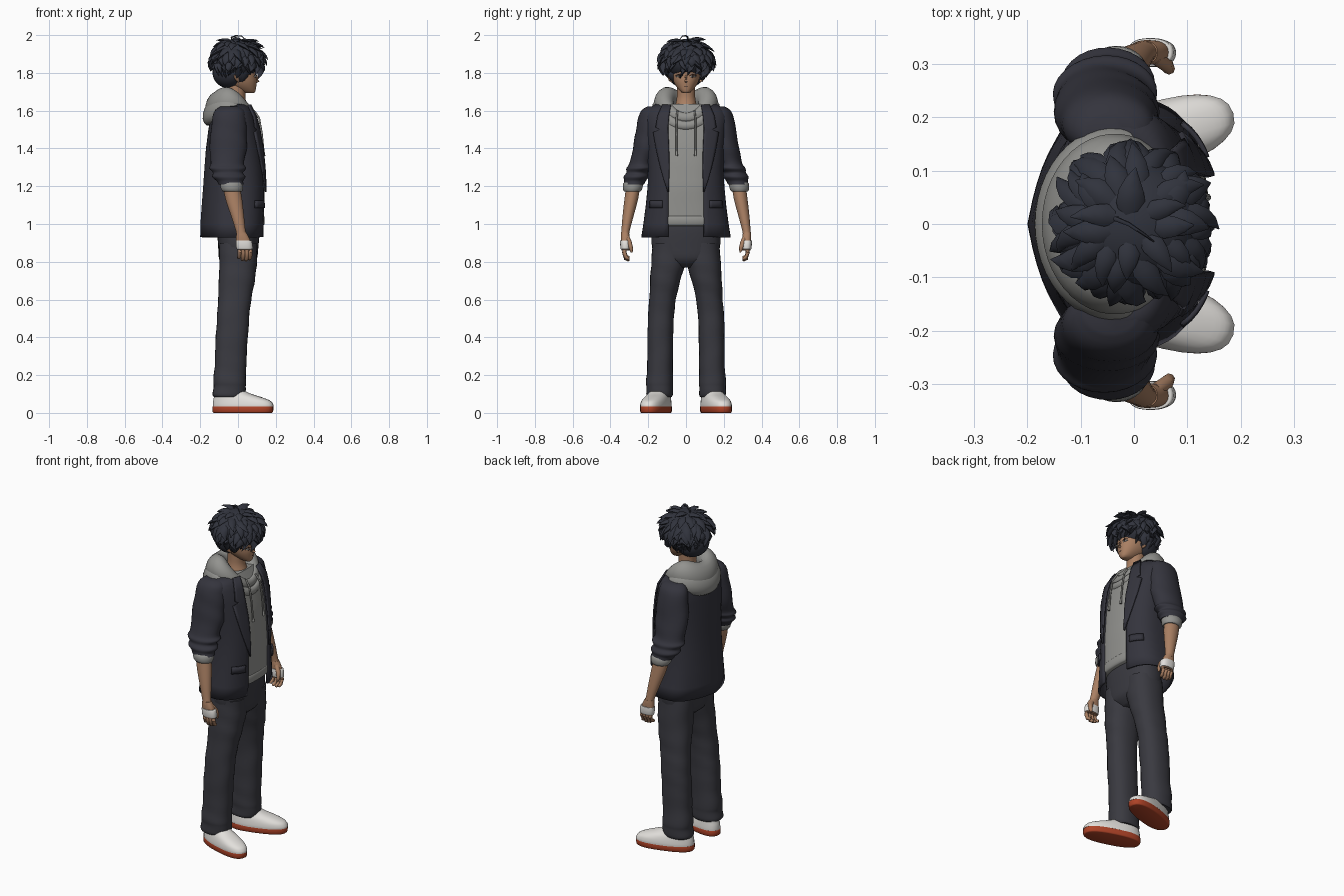
import bpy, bmesh, math, random
from mathutils import Vector

random.seed(7)
cube = bpy.data.objects.get("Cube")
if cube:
    bpy.data.objects.remove(cube)


def material(name, *rgb):
    m = bpy.data.materials.new(name)
    m.use_nodes = True
    m.diffuse_color = (*rgb, 1)
    m.node_tree.nodes["Principled BSDF"].inputs["Base Color"].default_value = (*rgb, 1)
    return m


JACKET = material("jacket navy", .034, .034, .046)
TROUSER = material("trouser charcoal", .042, .042, .052)
HAIR = material("hair blue black", .03, .033, .046)
GREY = material("hoodie grey", .29, .29, .275)
SKIN = material("skin", .40, .215, .125)
WHITE = material("off white", .76, .74, .71)
RED = material("sole rust", .42, .055, .02)
DARK = material("eye dark", .03, .015, .012)
parts = []


def finish(name, bm, mat, recalc=True):
    if recalc:
        bmesh.ops.recalc_face_normals(bm, faces=bm.faces)
    me = bpy.data.meshes.new(name)
    bm.to_mesh(me)
    bm.free()
    me.materials.append(mat)
    ob = bpy.data.objects.new(name, me)
    bpy.context.collection.objects.link(ob)
    parts.append(ob)
    return ob


def skin_rings(bm, rings, closed=True, caps=True):
    rows = [[bm.verts.new(p) for p in r] for r in rings]
    n = len(rows[0])
    for a, b in zip(rows, rows[1:]):
        for j in range(n if closed else n - 1):
            k = (j + 1) % n
            bm.faces.new((a[j], a[k], b[k], b[j]))
    if caps:
        bm.faces.new(rows[0][::-1])
        bm.faces.new(rows[-1])


def catmull(keys, steps):
    out = []
    for i in range(len(keys) - 1):
        a, b, c, d = (keys[max(0, min(len(keys) - 1, i + k))] for k in (-1, 0, 1, 2))
        for s in range(steps):
            t = s / steps
            out.append([q + .5 * t * (r - p + t * (2*p - 5*q + 4*r - s2 + t * (3*(q - r) + s2 - p)))
                        for p, q, r, s2 in zip(a, b, c, d)])
    return out + [list(keys[-1])]


def spow(v, e):
    return math.copysign(abs(v) ** e, v)


def loft(name, keys, mat, p=2.0, n=28, steps=4, fold=0.0, freq=60):
    """Stack of level rings, each x, y, z, x radius, y radius."""
    rings = []
    for x, y, z, rx, ry in catmull(keys, steps):
        ring = []
        for j in range(n):
            a = math.tau * j / n
            f = 1 + fold * math.sin(z * freq + 2 * math.sin(a + z * 9))
            ring.append((x + rx * f * spow(math.cos(a), 2 / p), y + ry * f * spow(math.sin(a), 2 / p), z))
        rings.append(ring)
    bm = bmesh.new()
    skin_rings(bm, rings)
    return finish(name, bm, mat)


def span(rows):
    """Rows of z, back x, front x, half width become ring keys."""
    return [((b + f) / 2, 0, z, (f - b) / 2, w) for z, b, f, w in rows]


def add_tube(bm, pts, radii, n=6, flat=1.0):
    pts = [Vector(p) for p in pts]
    rings = []
    for i, q in enumerate(pts):
        t = (pts[min(i + 1, len(pts) - 1)] - pts[max(i - 1, 0)]).normalized()
        u = t.cross(Vector((.13, .05, 1)))
        u = u.normalized() if u.length > .05 else Vector((0, 1, 0))
        v = t.cross(u)
        rings.append([q + radii[i] * (math.cos(math.tau * j / n) * u + flat * math.sin(math.tau * j / n) * v)
                      for j in range(n)])
    skin_rings(bm, rings)


def tube(name, pts, radii, mat, n=8):
    bm = bmesh.new()
    add_tube(bm, pts, radii, n)
    return finish(name, bm, mat)


def ball(name, c, r, mat):
    bm = bmesh.new()
    bmesh.ops.create_uvsphere(bm, u_segments=24, v_segments=14, radius=1)
    for v in bm.verts:
        v.co = Vector(c) + Vector([a * b for a, b in zip(v.co, r)])
    return finish(name, bm, mat)


# Jacket: open shell with a pointed back seam
P = 2.6
COAT = [(.93, -.17, .14, .237), (1.0, -.17, .142, .226), (1.1, -.168, .145, .213), (1.2, -.165, .146, .203),
        (1.3, -.163, .14, .2), (1.4, -.16, .13, .205), (1.5, -.152, .112, .215),
        (1.57, -.142, .092, .222), (1.6, -.13, .078, .21), (1.635, -.11, .06, .165)]
rings = []
for z, b, f, w in COAT:
    a0 = math.asin((.095 / w) ** (P / 2))
    ring = []
    for j in range(49):
        a = a0 + (math.tau - 2 * a0) * j / 48
        y = w * spow(math.sin(a), 2 / P)
        x = (b + f) / 2 + (f - b) / 2 * spow(math.cos(a), 2 / P)
        if math.cos(a) < 0:
            x -= max(0, 1 - abs(y) / .16) * .03 * min(1, max(0, (1.6 - z) * 1.6))
        ring.append((x, y, z))
    rings.append(ring)
bm = bmesh.new()
skin_rings(bm, rings, closed=False, caps=False)
coat = finish("jacket", bm, JACKET, recalc=False)
coat.modifiers.new("thickness", "SOLIDIFY").thickness = .012


def coat_front(y, z):
    for lo, hi in zip(COAT, COAT[1:]):
        if z <= hi[0]:
            break
    t = (z - lo[0]) / (hi[0] - lo[0])
    b, f, w = (p + (q - p) * t for p, q in zip(lo[1:], hi[1:]))
    return (b + f) / 2 + (f - b) / 2 * max(0, 1 - (abs(y) / w) ** P) ** (1 / P)


def front_panel(name, rows, side, mat, lift=.009):
    """Thin plate over the jacket front; rows of z, inner y, outer y."""
    rings = []
    for z, y0, y1 in rows:
        ys = [y0 + (y1 - y0) * k / 5 for k in range(6)]
        rings.append([(coat_front(y, z) + lift, side * y, z) for y in ys])
    bm = bmesh.new()
    skin_rings(bm, rings, closed=False, caps=False)
    ob = finish(name, bm, mat)
    m = ob.modifiers.new("thickness", "SOLIDIFY")
    m.thickness, m.offset = .009, 0


# Hoodie body, hem and hood
loft("hoodie_body", span([(z, b + .016, f - .006, w - .016) for z, b, f, w in COAT[1:]]), GREY, P, 40, 3, .004, 45)
loft("hoodie_hem", span([(.99, -.15, .132, .195), (1.0, -.15, .14, .2), (1.035, -.15, .141, .2),
                         (1.045, -.15, .134, .195)]), GREY, P, 40, 2)


def hood_ring(name, grow, drop, thick):
    rings = []
    for i in range(48):
        t = math.tau * i / 48
        c, s = math.cos(t), math.sin(t)
        back = (1 - c) / 2
        z = 1.64 - .0325 * c - .0525 * c * c - drop
        r = (.026 + .03 * back + .015 * s * s) * thick
        h = (.03 + .05 * back + .02 * s * s) * thick
        ring = []
        for j in range(14):
            a = math.tau * j / 14
            d = 1 + r * math.cos(a) / .115 + grow
            lean = .012 * math.sin(a) * back
            ring.append((-.025 + (.105 * d - lean) * c, (.12 * d - lean) * s, z + h * math.sin(a)))
        rings.append(ring)
    bm = bmesh.new()
    skin_rings(bm, rings + [rings[0]], caps=False)
    bmesh.ops.remove_doubles(bm, verts=bm.verts, dist=.0001)
    finish(name, bm, GREY)


hood_ring("hood_rim", -.04, -.006, .92)
hood_ring("hood_drape", .14, .035, .8)

# Trousers seat
loft("trouser_seat", span([(.77, -.06, .06, .06), (.81, -.098, .098, .15), (.88, -.105, .108, .18),
                           (.97, -.11, .115, .18), (1.02, -.11, .11, .17)]), TROUSER, 2.4)

# Neck, head and face
loft("neck", span([(1.54, -.08, .075, .09), (1.6, -.07, .06, .065), (1.66, -.06, .04, .05),
                   (1.71, -.06, .04, .048), (1.77, -.07, .045, .05)]), SKIN)
loft("head", span([(1.693, .045, .084, .014), (1.703, .01, .092, .03), (1.73, -.045, .097, .053),
                   (1.76, -.08, .1, .068), (1.8, -.1, .098, .077), (1.86, -.11, .105, .08),
                   (1.92, -.09, .085, .07), (1.95, -.05, .05, .04)]), SKIN, 2.2, 32)
tube("nose", [(.09, 0, 1.795), (.101, 0, 1.775), (.107, 0, 1.757), (.094, 0, 1.75)],
     [.003, .007, .009, .004], SKIN)
tube("mouth", [(.092, -.018, 1.729), (.097, 0, 1.73), (.092, .018, 1.729)], [.001, .0022, .001], DARK)

# Hair: cap, nape mass, layered locks and one stray curl
C, R = Vector((-.002, 0, 1.872)), (.128, .126, .108)
ball("hair_cap", C, R, HAIR)
ball("hair_nape", (-.045, 0, 1.8), (.09, .097, .082), HAIR)


def on_cap(az, el, k):
    d = (math.cos(el) * math.cos(az), math.cos(el) * math.sin(az), math.sin(el))
    return C + Vector([a * b * k for a, b in zip(d, R)])


bm = bmesh.new()
for el, count in ((75, 7), (55, 14), (35, 20), (14, 26), (-8, 26), (-30, 22), (-48, 16)):
    for i in range(count):
        az = math.tau * (i + random.uniform(-.35, .35)) / count
        e = math.radians(el + random.uniform(-7, 7))
        face = math.cos(az) > .5
        if face and el < -10:
            continue
        swirl = random.uniform(-.3, .3)
        fall = math.radians(random.uniform(28, 42) if not face else random.uniform(25, 36))
        a, b, c = (on_cap(az, e, .9), on_cap(az + swirl * .3, e - fall * .5, 1.17),
                   on_cap(az + swirl, e - fall, random.uniform(1.16, 1.33)))
        c.z = max(c.z, 1.765 if face else 1.72)
        pts = [a * (1 - t) ** 2 + b * 2 * t * (1 - t) + c * t * t for t in (0, .25, .5, .75, 1)]
        w = random.uniform(.019, .028)
        add_tube(bm, pts, [w * .8, w, w * .85, w * .5, .001], 6, .5)
finish("hair_locks", bm, HAIR)
tube("stray_curl", [(-.03, .01, 1.965), (-.035, .01, 1.988), (-.01, .0, 1.997), (.02, -.02, 1.994),
                    (.04, -.035, 1.975)], [.007, .005, .004, .003, .001], HAIR, 6)

# Paired parts
for s, side in ((1, "left"), (-1, "right")):
    def pair(name, keys, mat, **kw):
        return loft(side + "_" + name, [(x, s * y, z, a, b) for x, y, z, a, b in keys], mat, **kw)

    def pair_tube(name, pts, radii, mat):
        return tube(side + "_" + name, [(x, s * y, z) for x, y, z in pts], radii, mat)

    front_panel(side + "_lapel", [(1.17, .09, .096), (1.23, .09, .115), (1.3, .088, .135), (1.4, .09, .158),
                                  (1.485, .094, .172), (1.5, .095, .14), (1.51, .095, .16),
                                  (1.57, .09, .15), (1.63, .08, .125)], s, JACKET)
    front_panel(side + "_pocket_flap", [(1.085, .125, .192), (1.105, .125, .19), (1.125, .125, .188)], s, JACKET)

    # Sleeve with rolled folds, cuff, forearm and hand
    pair("sleeve", [(-.045, .165, 1.622, .05, .04), (-.045, .184, 1.59, .082, .06), (-.05, .198, 1.49, .095, .068),
                    (-.052, .215, 1.39, .097, .068), (-.058, .236, 1.32, .088, .063), (-.055, .245, 1.295, .098, .07),
                    (-.052, .256, 1.272, .08, .06), (-.047, .263, 1.25, .088, .068), (-.043, .27, 1.228, .07, .058),
                    (-.037, .276, 1.21, .066, .055)], JACKET, fold=.02, freq=50)
    pair("cuff", [(-.034, .277, 1.222, .054, .048), (-.034, .28, 1.212, .06, .053), (-.032, .283, 1.185, .058, .051),
                  (-.03, .284, 1.172, .05, .043)], GREY, steps=2)
    pair("forearm", [(-.035, .28, 1.2, .045, .037), (-.022, .29, 1.13, .044, .036), (-.002, .307, 1.04, .034, .029),
                     (.014, .32, .965, .026, .022), (.02, .323, .94, .028, .022)], SKIN)
    pair("palm", [(.018, .322, .955, .026, .021), (.025, .322, .925, .035, .023), (.032, .322, .885, .041, .022),
                  (.036, .32, .86, .038, .02)], SKIN, p=2.4)
    pair("hand_bandage", [(.029, .322, .913, .039, .025), (.031, .322, .908, .043, .027),
                          (.035, .321, .872, .044, .026), (.036, .321, .866, .04, .023)], WHITE, p=2.4, steps=2)
    for k, length in enumerate((.05, .056, .054, .044)):
        x = .064 - .019 * k
        pair_tube("finger_%d" % (k + 1), [(x, .324, .875), (x + .002, .327, .85), (x, .318, .872 - length),
                                          (x - .003, .303, .866 - length), (x - .003, .298, .866 - length)],
                  [.011, .0115, .0105, .009, .004], SKIN)
    pair_tube("thumb", [(.04, .312, .93), (.06, .3, .9), (.066, .291, .87), (.064, .287, .85)],
              [.013, .014, .011, .005], SKIN)

    # Trouser leg
    pair("trouser_leg", [(-.048, .14, .085, .08, .066), (-.048, .14, .1, .087, .071), (-.045, .14, .14, .085, .07),
                         (-.044, .14, .17, .087, .071), (-.04, .137, .25, .083, .068), (-.034, .136, .38, .085, .068),
                         (-.026, .133, .5, .085, .069), (-.018, .124, .6, .088, .07), (-.006, .11, .7, .095, .08),
                         (0, .093, .8, .1, .09), (.002, .09, .9, .1, .088)], TROUSER, p=2.3, fold=.016, freq=48)

    # Shoe, built straight then turned out
    shoe = [pair("shoe_sole", [(.03, 0, 0, .158, .058), (.03, 0, .006, .165, .064), (.03, 0, .032, .166, .065),
                               (.03, 0, .035, .163, .063)], RED, p=2.5, steps=2),
            pair("shoe_upper", [(.032, 0, .033, .166, .065), (.031, 0, .045, .165, .065), (.024, 0, .064, .156, .062),
                                (.002, 0, .083, .13, .057), (-.028, 0, .102, .098, .05), (-.05, 0, .125, .07, .045)],
                 WHITE, p=2.4)]
    for k in range(4):
        x, z = .042 + .021 * k, .105 - .0075 * k
        shoe.append(tube(side + "_lace_%d" % (k + 1), [(x - .012, -.038, z - .022), (x, -.02, z - .003), (x, .02, z - .003),
                                                       (x - .012, .038, z - .022)], [.005] * 4, GREY, 6))
    for ob in shoe:
        ob.location = (-.003, s * .15, 0)
        ob.rotation_euler.z = s * math.radians(17)

    # Eye, ear and drawstring
    pair_tube("eye_white", [(.086, .052, 1.781), (.093, .036, 1.783), (.096, .021, 1.779)], [.002, .0065, .002], WHITE)
    pair_tube("iris", [(.095, .035, 1.789), (.097, .035, 1.782), (.095, .035, 1.775)], [.003, .006, .003], DARK)
    pair_tube("upper_lash", [(.085, .056, 1.785), (.096, .037, 1.792), (.099, .018, 1.785)], [.001, .0025, .001], DARK)
    pair_tube("ear", [(-.008, .076, 1.8), (-.012, .085, 1.785), (-.004, .083, 1.765), (.004, .074, 1.752)],
              [.008, .014, .011, .005], SKIN)
    pair_tube("drawstring", [(.085, .045, 1.6), (.112, .05, 1.56), (.126, .05, 1.48), (.134, .05, 1.4),
                             (.138, .05, 1.36)], [.005, .005, .005, .005, .007], GREY)

# Smooth shading with crisp edges
bpy.ops.object.select_all(action="DESELECT")
for ob in parts:
    ob.select_set(True)
bpy.context.view_layer.objects.active = parts[0]
bpy.ops.object.shade_smooth_by_angle(angle=math.radians(55))
